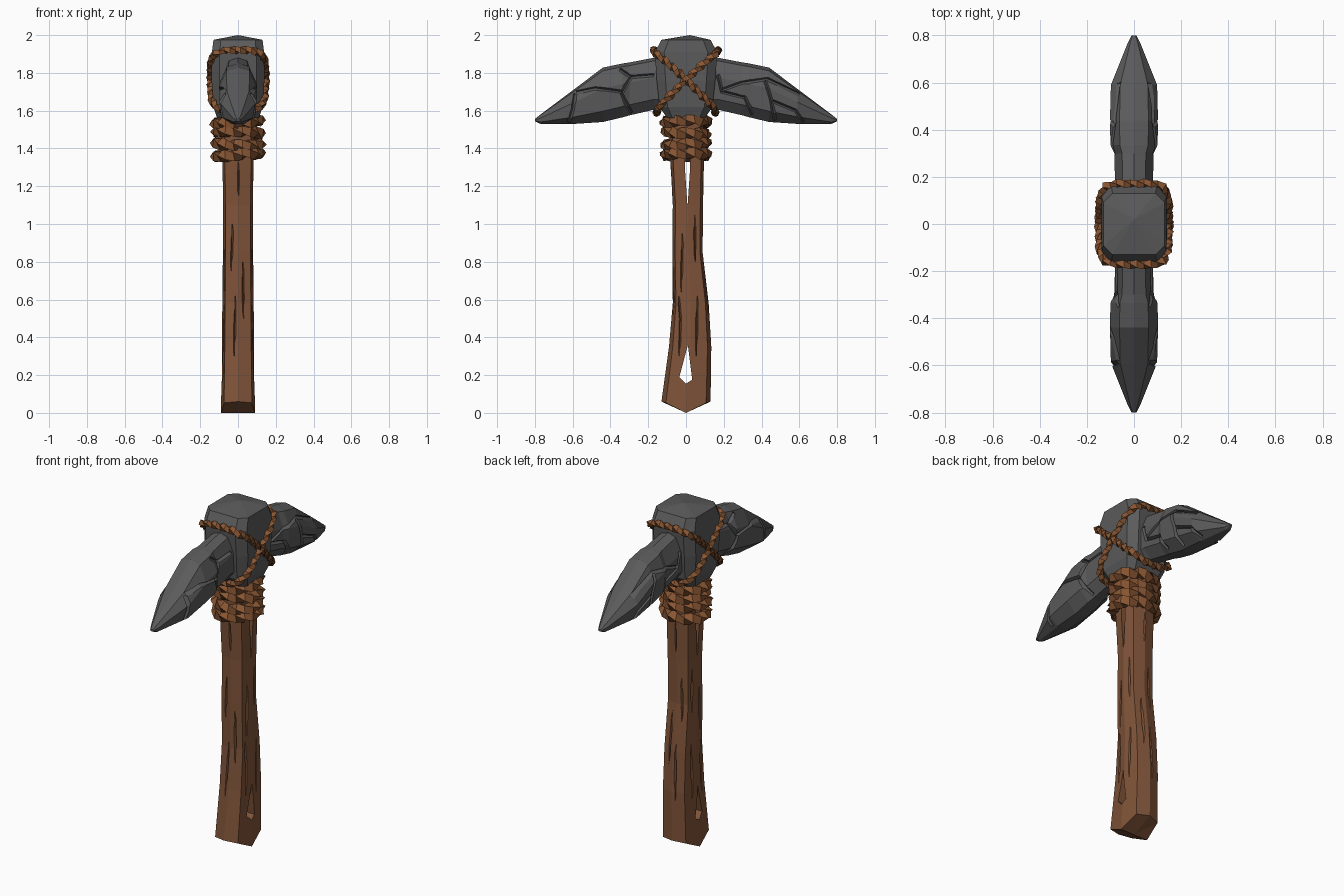
import bpy, bmesh, math, random
from mathutils import Vector
from mathutils.bvhtree import BVHTree

if "Cube" in bpy.data.objects:
    bpy.data.objects.remove(bpy.data.objects["Cube"])

random.seed(4)


def material(name, rgb):
    m = bpy.data.materials.new(name)
    m.diffuse_color = (*rgb, 1)
    m.use_nodes = True
    m.node_tree.nodes["Principled BSDF"].inputs["Base Color"].default_value = m.diffuse_color
    return m


STONE = material("dark stone", (0.105, 0.103, 0.103))
WOOD = material("brown wood", (0.215, 0.088, 0.041))
ROPE = material("leather rope", (0.25, 0.093, 0.033))


def make(name, bm, mat):
    bmesh.ops.recalc_face_normals(bm, faces=bm.faces[:])
    me = bpy.data.meshes.new(name)
    bm.to_mesh(me)
    bm.free()
    ob = bpy.data.objects.new(name, me)
    bpy.context.collection.objects.link(ob)
    if mat:
        me.materials.append(mat)
    return ob


def skin(bm, rings, closed=False, start=None, end=None):
    """Bridge rings of points; cap with an n-gon or a fan to a given point."""
    rows = [[bm.verts.new(p) for p in r] for r in rings]
    n = len(rows[0])
    for a, b in zip(rows, rows[1:] + (rows[:1] if closed else [])):
        for i in range(n):
            j = (i + 1) % n
            bm.faces.new((a[i], a[j], b[j], b[i]))
    if closed:
        return
    for row, tip in ((rows[0], start), (rows[-1], end)):
        if tip is None:
            bm.faces.new(row)
        else:
            v = bm.verts.new(tip)
            for i in range(n):
                bm.faces.new((row[i], row[(i + 1) % n], v))


def cut(ob, cutter):
    cutter.hide_render = True
    mod = ob.modifiers.new("cut", 'BOOLEAN')
    mod.object, mod.operation = cutter, 'DIFFERENCE'
    mod.solver, mod.use_self = 'EXACT', True
    bpy.context.view_layer.update()
    dg = bpy.context.evaluated_depsgraph_get()
    me = bpy.data.meshes.new_from_object(ob.evaluated_get(dg))
    ob.modifiers.clear()
    if len(me.polygons) > 10:
        ob.data = me
    bpy.data.objects.remove(cutter)


def cracks(ob, lines, axis, sides, width, depth, taper):
    """V grooves that follow the surface under polylines given as (u, z)."""
    src = bmesh.new()
    src.from_mesh(ob.data)
    tree = BVHTree.FromBMesh(src)
    src.free()
    bm = bmesh.new()
    for s in sides:
        for line in lines:
            pts = []
            for a, b in zip(line, line[1:]):
                pts += [Vector(a).lerp(Vector(b), k / 3) for k in range(3)]
            pts.append(Vector(line[-1]))
            rings = []
            for i, p in enumerate(pts):
                d = (pts[min(i + 1, len(pts) - 1)] - pts[max(i - 1, 0)]).normalized()
                side = Vector((-d.y, d.x))
                end = i in (0, len(pts) - 1)
                w = 2.5 * width * (0.12 if end and taper else 1)

                def place(q, h):
                    return (s * h, q.x, q.y) if axis == 0 else (q.x, s * h, q.y)
                aim = Vector((-s, 0, 0)) if axis == 0 else Vector((0, -s, 0))
                hit = tree.ray_cast(Vector(place(p, 1)), aim)[0]
                h = abs(hit[axis]) if hit else 0.03
                rings.append([place(p + side * w, h + 1.5 * depth),
                              place(p - side * w, h + 1.5 * depth), place(p, h - depth)])
            skin(bm, rings)
    cut(ob, make("crack_cutter", bm, None))


def rope(name, path, r, turns, n, jitter=0.003):
    """Closed twisted square strand along a loop of points."""
    path = [Vector(p) for p in path]
    loop = path + path[:1]
    lens = [(b - a).length for a, b in zip(loop, loop[1:])]
    centre = sum(path, Vector()) / len(path)
    pts = []
    for k in range(n):
        t, i = sum(lens) * k / n, 0
        while t > lens[i]:
            t -= lens[i]
            i += 1
        pts.append(loop[i].lerp(loop[i + 1], t / lens[i]))
    rings = []
    for k, p in enumerate(pts):
        tan = (pts[(k + 1) % n] - pts[k - 1]).normalized()
        out = p - centre
        out = (out - tan * out.dot(tan)).normalized()
        up = tan.cross(out)
        a0 = 2 * math.pi * turns * k / n
        rr = r + random.uniform(-jitter, jitter)
        rings.append([p + rr * (math.cos(a0 + q * math.pi / 2) * out +
                                math.sin(a0 + q * math.pi / 2) * up) for q in range(4)])
    bm = bmesh.new()
    skin(bm, rings, closed=True)
    return make(name, bm, ROPE)


# Handle: eight sided, bowed towards the back, with a roof shaped foot
HANDLE = [(0.06, 0.0, 0.13, 0.09), (0.35, 0.022, 0.112, 0.085), (0.58, 0.025, 0.095, 0.083),
          (0.85, 0.008, 0.08, 0.08), (1.1, 0.01, 0.08, 0.08), (1.34, 0.006, 0.09, 0.085),
          (1.62, 0.0, 0.09, 0.085)]
rings = []
for k, (z, yc, hy, hx) in enumerate(HANDLE):
    ring = []
    for i in range(8):
        a = i * math.pi / 4
        f = 1.16 if i % 2 else 1
        y = yc + f * hy * math.sin(a)
        ring.append((f * hx * math.cos(a), y, 0.06 * min(abs(y) / 0.12, 1) if k == 0 else z))
    rings.append(ring)
bm = bmesh.new()
skin(bm, rings, start=(0, 0, 0))
handle = make("handle", bm, WOOD)

# Two splits that run right through the handle
for outline in ([(0.01, 0.36), (-0.035, 0.19), (0.0, 0.155), (0.033, 0.175)],
                [(0.008, 1.09), (0.022, 1.3), (0.022, 1.5), (-0.006, 1.5), (-0.006, 1.3)]):
    bm = bmesh.new()
    skin(bm, [[(x, y, z) for y, z in outline] for x in (-0.3, 0.3)])
    cut(handle, make("split_cutter", bm, None))

# Wood grain cracks
cracks(handle, [[(-0.035, 0.3), (-0.03, 0.5), (-0.04, 0.62)], [(-0.025, 0.64), (-0.02, 0.95)],
                [(0.05, 0.8), (0.045, 1.05)], [(0.055, 0.3), (0.06, 0.62)]],
       0, (-1, 1), 0.006, 0.012, True)
cracks(handle, [[(-0.02, 0.3), (-0.015, 0.62)], [(0.03, 0.5), (0.025, 0.8)],
                [(-0.035, 0.75), (-0.03, 1.0)], [(0.005, 1.15), (0.0, 1.33)]],
       1, (-1, 1), 0.006, 0.012, True)

# Stone head block around the handle top
rings = []
for z, hx, hy in [(1.56, 0.11, 0.10), (1.62, 0.13, 0.14), (1.76, 0.14, 0.155),
                  (1.91, 0.138, 0.165), (1.975, 0.13, 0.13)]:
    q = [(hx, -.7 * hy), (hx, .7 * hy), (.7 * hx, hy), (-.7 * hx, hy)]
    rings.append([(x, y, z) for x, y in q + [(-x, -y) for x, y in q]])
bm = bmesh.new()
skin(bm, rings, end=(0, 0.02, 2.0))
make("head_block", bm, STONE)

# Curved stone points: distance out, top, bottom, half thickness
BLADE = [(0.05, 1.885, 1.6, 0.085), (0.17, 1.88, 1.605, 0.08), (0.3, 1.855, 1.575, 0.084),
         (0.335, 1.85, 1.565, 0.1), (0.44, 1.828, 1.54, 0.102), (0.59, 1.715, 1.53, 0.098),
         (0.77, 1.58, 1.53, 0.026), (0.8, 1.556, 1.544, 0.01)]
CRACKS = {
    "front": (-1, [[(-.59, 1.69), (-.6, 1.61), (-.62, 1.54)],
                   [(-.58, 1.70), (-.48, 1.72), (-.34, 1.70)],
                   [(-.35, 1.82), (-.29, 1.78), (-.17, 1.79)],
                   [(-.29, 1.78), (-.34, 1.69), (-.29, 1.59)]]),
    "back": (1, [[(.17, 1.79), (.19, 1.70), (.31, 1.67), (.35, 1.58)],
                 [(.19, 1.71), (.30, 1.75), (.43, 1.77), (.6, 1.69)],
                 [(.42, 1.76), (.45, 1.66), (.47, 1.55)],
                 [(.46, 1.65), (.58, 1.60), (.62, 1.54)]])}
for side, (s, lines) in CRACKS.items():
    rings = []
    for y, zt, zb, w in BLADE:
        h = zt - zb
        half = [(.6 * w, zt - .06 * h), (w, zt - .38 * h), (.92 * w, zb + .2 * h), (.35 * w, zb)]
        sec = [(0, zt)] + half + [(-x, z) for x, z in reversed(half)]
        rings.append([(x, s * y, z) for x, z in sec])
    bm = bmesh.new()
    skin(bm, rings)
    blade = make(side + "_point", bm, STONE)
    cracks(blade, lines, 0, (-1, 1), 0.009, 0.018, False)

# Rope coils under the head
for i, z in enumerate((1.368, 1.425, 1.483, 1.54)):
    tilt = 0.01 * (-1) ** i
    path = []
    for k in range(20):
        a = 2 * math.pi * k / 20
        path.append((0.117 * math.cos(a), 0.108 * math.sin(a),
                     z + tilt * math.cos(a + i) + random.uniform(-.003, .003)))
    rope(f"coil_{i + 1}", path, 0.034, 2, 18, 0.004)

# Crossed lashings over the head block
for name, s in (("lashing_a", 1), ("lashing_b", -1)):
    half = [(.07, -.17, 1.92), (.125, -.158, 1.90), (.143, -.11, 1.865),
            (.147, 0, 1.765), (.14, .11, 1.655), (.115, .145, 1.62), (.06, .155, 1.59)]
    path = half + [(-x, y, z) for x, y, z in reversed(half)]
    rope(name, [(x, s * y, z) for x, y, z in path], 0.021, 6, 48)
